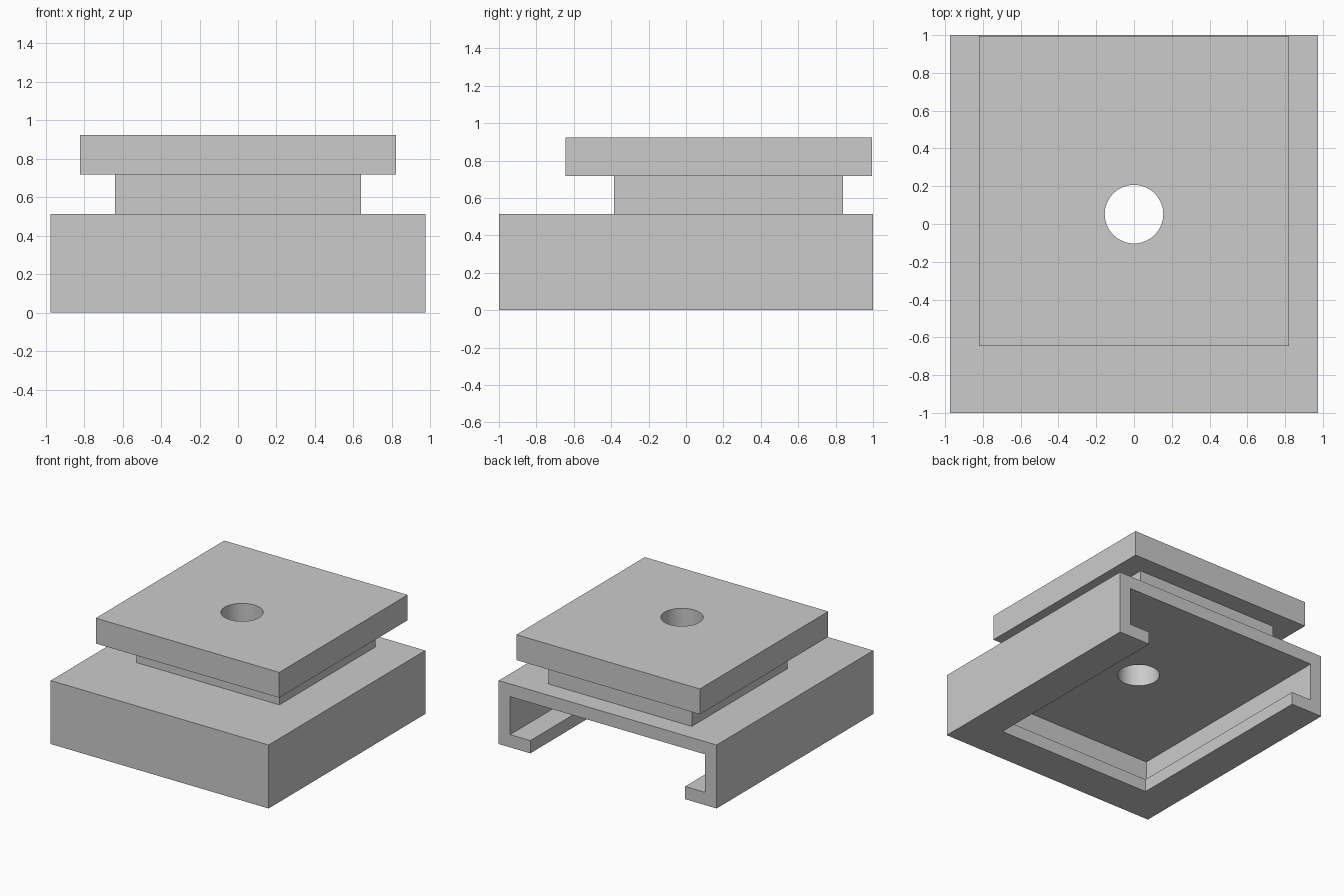
import bpy

if "Cube" in bpy.data.objects:
    bpy.data.objects.remove(bpy.data.objects["Cube"], do_unlink=True)

grey = bpy.data.materials.new("plain_grey")
grey.use_nodes = True
colour = (0.6, 0.6, 0.6, 1)
grey.diffuse_color = colour
grey.node_tree.nodes["Principled BSDF"].inputs["Base Color"].default_value = colour


def box(name, half_x, y, z):
    """Box centred on x = 0, spanning the given y and z ranges."""
    bpy.ops.mesh.primitive_cube_add(
        size=1, location=(0, sum(y) / 2, sum(z) / 2))
    ob = bpy.context.object
    ob.name = name
    ob.scale = (2 * half_x, y[1] - y[0], z[1] - z[0])
    bpy.ops.object.transform_apply(location=True, rotation=False, scale=True)
    ob.data.materials.append(grey)
    return ob


def combine(target, tool, operation):
    """Apply a boolean to the target and discard the tool."""
    tool.hide_render = True
    mod = target.modifiers.new(tool.name, "BOOLEAN")
    mod.operation = operation
    mod.solver = "EXACT"
    mod.object = tool
    bpy.context.view_layer.objects.active = target
    bpy.ops.object.modifier_apply(modifier=mod.name)
    bpy.data.objects.remove(tool, do_unlink=True)


# Base block, neck and top plate fused into one solid
body = box("slide_mount", 0.974, (-1, 1), (0, 0.513))
combine(body, box("neck", 0.64, (-0.385, 0.84), (0.45, 0.75)), "UNION")
combine(body, box("top_plate", 0.82, (-0.645, 0.995), (0.718, 0.923)), "UNION")

# Undercut slot, open at the back, with lips along three sides
combine(body, box("slot", 0.872, (-0.897, 1.2), (0.103, 0.41)), "DIFFERENCE")
combine(body, box("slot_mouth", 0.692, (-0.692, 1.2), (-0.2, 0.25)), "DIFFERENCE")

# Round hole through everything
bpy.ops.mesh.primitive_cylinder_add(
    vertices=64, radius=0.155, depth=2, location=(0, 0.052, 0.5))
hole = bpy.context.object
hole.name = "hole"
hole.data.materials.append(grey)
combine(body, hole, "DIFFERENCE")

# Single flat colour, smooth hole wall, sharp edges
body.data.materials.clear()
body.data.materials.append(grey)
bpy.ops.object.select_all(action="DESELECT")
body.select_set(True)
bpy.context.view_layer.objects.active = body
bpy.ops.object.shade_smooth_by_angle()
